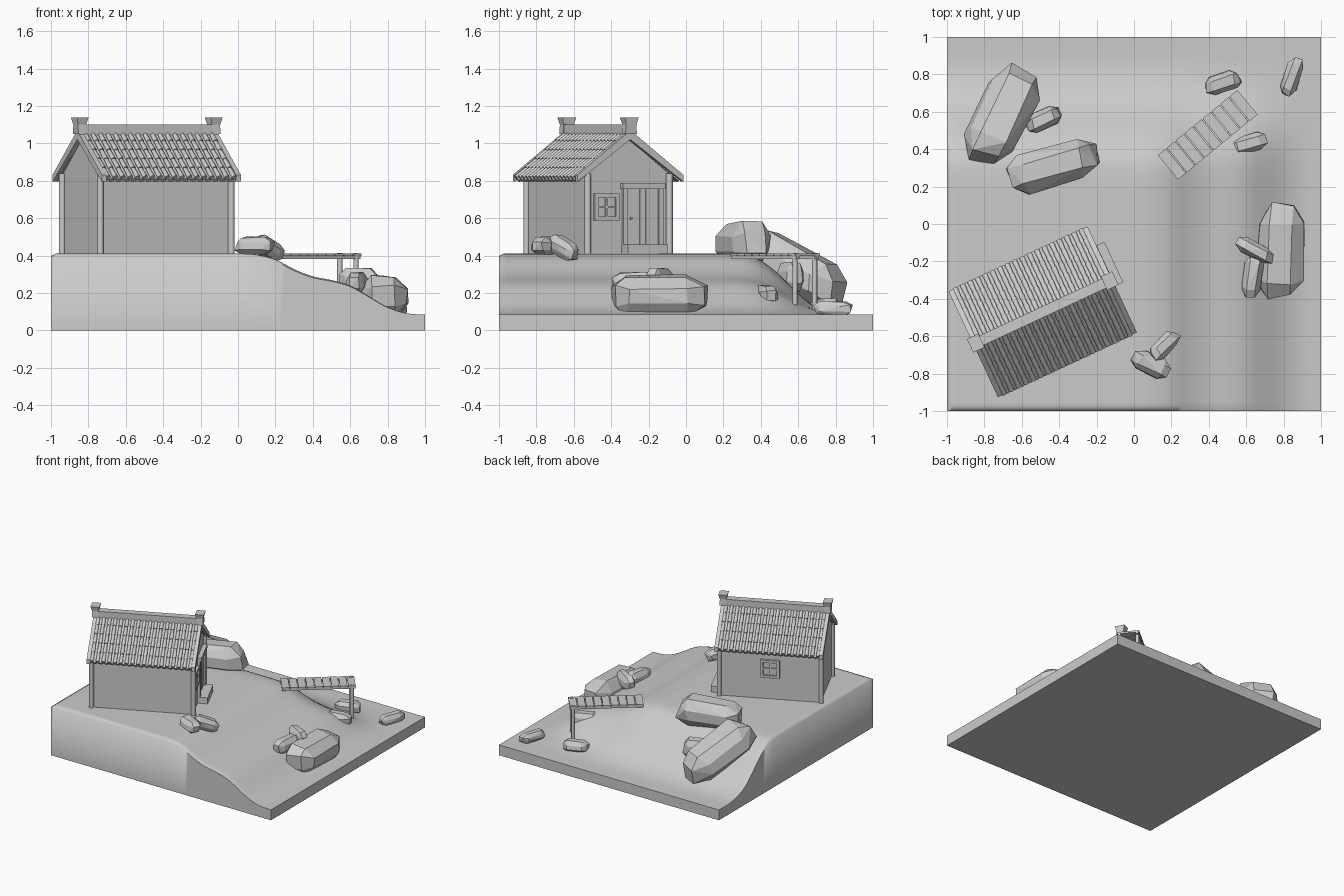
import bpy, bmesh, math, random
from mathutils import Matrix, Vector, Euler

if "Cube" in bpy.data.objects:
    bpy.data.objects.remove(bpy.data.objects["Cube"])

random.seed(4)
GREY = bpy.data.materials.new("plain_grey")
GREY.diffuse_color = (0.6, 0.6, 0.6, 1)
GREY.use_nodes = True
GREY.node_tree.nodes["Principled BSDF"].inputs["Base Color"].default_value = GREY.diffuse_color
I4 = Matrix.Identity(4)
HOUSE = Matrix.Translation((-0.488, -0.47, 0)) @ Matrix.Rotation(math.radians(25), 4, 'Z')
BRIDGE = Matrix.Translation((0.394, 0.477, 0)) @ Matrix.Rotation(math.radians(39.3), 4, 'Z')


def finish(name, bm, mat=I4, smooth=None):
    bmesh.ops.recalc_face_normals(bm, faces=bm.faces)
    bm.transform(mat)
    me = bpy.data.meshes.new(name)
    bm.to_mesh(me)
    bm.free()
    me.materials.append(GREY)
    if smooth:
        for p in me.polygons:
            p.use_smooth = True
        me.set_sharp_from_angle(angle=math.radians(smooth))
    ob = bpy.data.objects.new(name, me)
    bpy.context.collection.objects.link(ob)
    return ob


def add_box(bm, x0, x1, y0, y1, z0, z1):
    m = Matrix.Translation(((x0 + x1) / 2, (y0 + y1) / 2, (z0 + z1) / 2)) \
        @ Matrix.Diagonal((x1 - x0, y1 - y0, z1 - z0, 1))
    bmesh.ops.create_cube(bm, size=1, matrix=m)


def add_prism(bm, pts, x0, x1):
    # yz outline pulled along x
    f = bm.faces.new([bm.verts.new((x0, y, z)) for y, z in pts])
    r = bmesh.ops.extrude_face_region(bm, geom=[f])
    vs = [v for v in r["geom"] if isinstance(v, bmesh.types.BMVert)]
    bmesh.ops.translate(bm, verts=vs, vec=(x1 - x0, 0, 0))
    if f.is_valid is False:
        return


def add_rod(bm, a, b, r1, r2, n=8):
    a, b = Vector(a), Vector(b)
    d = b - a
    m = Matrix.Translation((a + b) / 2) @ d.to_track_quat('Z', 'Y').to_matrix().to_4x4()
    bmesh.ops.create_cone(bm, cap_ends=True, segments=n, radius1=r1, radius2=r2,
                          depth=d.length, matrix=m)


# ---- terrain: plateau falling away to the right and to the back
FX = [(-1, 1), (.08, 1), (.2, .92), (.3, .74), (.4, .62), (.5, .57), (.6, .49),
      (.7, .3), (.8, .11), (.9, .01), (1, 0)]
GY = [(-1, 1), (.25, 1), (.35, .97), (.45, .8), (.55, .5), (.65, .2), (.75, .06), (.85, 0), (1, 0)]


def lerp(tab, t):
    t = max(-1, min(1, t))
    for (a, u), (b, v) in zip(tab, tab[1:]):
        if t <= b:
            return u + (v - u) * (t - a) / (b - a)
    return tab[-1][1]


def soft(tab, t):
    return sum(lerp(tab, t + k * 0.02) for k in range(-2, 3)) / 5


bm = bmesh.new()
bmesh.ops.create_grid(bm, x_segments=80, y_segments=80, size=1)
for v in bm.verts:
    h = soft(FX, v.co.x) * soft(GY, v.co.y)
    rim = 0.012 * h if v.is_boundary else 0
    v.co.z = 0.085 + 0.325 * h - rim
rim_edges = [e for e in bm.edges if e.is_boundary]
ext = bmesh.ops.extrude_edge_only(bm, edges=rim_edges)["geom"]
for v in ext:
    if isinstance(v, bmesh.types.BMVert):
        v.co.z = 0
bmesh.ops.contextual_create(bm, geom=[e for e in ext if isinstance(e, bmesh.types.BMEdge)])
finish("terrain", bm, smooth=70)

# ---- house walls and corner posts
bm = bmesh.new()
add_prism(bm, [(-.24, .38), (.24, .38), (.24, .84), (0, 1.035), (-.24, .84)], -.38, .38)
finish("house_walls", bm, HOUSE)
bm = bmesh.new()
for sx in (-1, 1):
    for sy in (-1, 1):
        add_rod(bm, (sx * .386, sy * .241, .39), (sx * .386, sy * .241, .84), .018, .018, 12)
finish("corner_posts", bm, HOUSE, 40)

# ---- roof: slab, gable boards, tiles, ridge
EAVE_Y, EAVE_Z, TOP_Z = .295, .812, 1.05
bm = bmesh.new()
add_prism(bm, [(0, TOP_Z), (EAVE_Y, EAVE_Z + .005), (EAVE_Y, EAVE_Z - .015), (0, TOP_Z - .025),
               (-EAVE_Y, EAVE_Z - .015), (-EAVE_Y, EAVE_Z + .005)], -.39, .39)
finish("roof_slab", bm, HOUSE)
bm = bmesh.new()
for s in (-1, 1):
    add_prism(bm, [(0, 1.07), (.312, .832), (.312, .795), (0, 1.02), (-.312, .795), (-.312, .832)],
              s * .382, s * .41)
finish("gable_boards", bm, HOUSE)

bm = bmesh.new()
RIBS, ROWS = 18, 5
for s in (-1, 1):
    top, low = Vector((0, s * .01, TOP_Z + .006)), Vector((0, s * .308, EAVE_Z + .004))
    for i in range(RIBS):
        x = Vector((-.372 + .744 * i / (RIBS - 1), 0, 0))
        for r in range(ROWS):
            a = top.lerp(low, r / ROWS) + x
            b = top.lerp(low, (r + 1) / ROWS) + x
            add_rod(bm, a, b, .011, .0155)
        if i < RIBS - 1:   # valley tile between two ribs
            off = x + Vector((.372 / (RIBS - 1), 0, -.012))
            add_rod(bm, top + off, low + off, .014, .014)
finish("roof_tiles", bm, HOUSE, 50)

bm = bmesh.new()
add_box(bm, -.41, .41, -.028, .028, 1.04, 1.1)
finish("ridge_beam", bm, HOUSE)
bm = bmesh.new()
for s in (-1, 1):
    x = s * .395
    add_prism(bm, [(-.034, 1.05), (.034, 1.05), (.03, 1.1), (.04, 1.138), (-.04, 1.138), (-.03, 1.1)],
              x - .024, x + .024)
for v in bm.verts:
    if v.co.z > 1.12:   # flared tops
        c = math.copysign(.395, v.co.x)
        v.co.x = c + (v.co.x - c) * 1.4
finish("ridge_caps", bm, HOUSE)


# ---- windows
def window(name, mat):
    # faces local +x, centred on the origin
    bm = bmesh.new()
    add_box(bm, -.01, .004, -.06, .06, -.06, .06)
    for s in (-1, 1):
        add_box(bm, -.01, .02, s * .062 - .01, s * .062 + .01, -.072, .072)
        add_box(bm, -.01, .02, -.052, .052, s * .062 - .01, s * .062 + .01)
    add_box(bm, -.01, .014, -.006, .006, -.053, .053)
    add_box(bm, -.01, .013, -.053, .053, -.006, .006)
    finish(name, bm, HOUSE @ mat)


window("gable_window", Matrix.Translation((.38, -.132, .66)))
window("back_window", Matrix.Translation((0, .24, .66)) @ Matrix.Rotation(math.pi / 2, 4, 'Z'))

# ---- door with planks, frame, lintel and step
bm = bmesh.new()
for i in range(5):
    y = -.008 + i * .0365
    add_box(bm, .37, .388, y, y + .031, .42, .76)
add_box(bm, .37, .384, -.01, .175, .42, .76)
finish("door_planks", bm, HOUSE)
bm = bmesh.new()
for y in (-.036, .174):
    add_box(bm, .37, .4, y, y + .026, .41, .76)
add_box(bm, .37, .412, -.045, .205, .756, .785)
finish("door_frame", bm, HOUSE)
bm = bmesh.new()
add_rod(bm, (.385, .012, .6), (.4, .012, .6), .007, .007)
finish("door_knob", bm, HOUSE, 40)
bm = bmesh.new()
add_box(bm, .37, .457, -.038, .2, .39, .46)
finish("door_step", bm, HOUSE)

# ---- footbridge
bm = bmesh.new()
N, L = 9, .556
for i in range(N):
    x = -L / 2 + i * L / N
    add_box(bm, x + .003, x + L / N - .003, -.085, .085, .397, .411)
finish("bridge_planks", bm, BRIDGE)
bm = bmesh.new()
for s in (-1, 1):
    add_box(bm, -.275, .275, s * .068 - .01, s * .068 + .01, .383, .398)
finish("bridge_beams", bm, BRIDGE)
bm = bmesh.new()
for s in (-1, 1):
    add_rod(bm, (.25, s * .068, .08), (.25, s * .068, .415), .014, .014, 12)
finish("bridge_posts", bm, BRIDGE, 40)


# ---- boulders: chamfered chunks with uneven corners
def rock(name, x, y, z, l, w, h, yaw, pitch=0):
    bm = bmesh.new()
    j = lambda: random.uniform(.86, 1.08)
    for sx in (-.5, .5):
        for sy in (-.5, .5):
            for sz in (-.5, .5):
                for cx, cy, cz in ((1, .5, .5), (.62, 1, .35), (.66, .5, 1)):
                    bm.verts.new((sx * cx * l * j(), sy * cy * w * j(), sz * cz * h * j()))
    r = bmesh.ops.convex_hull(bm, input=bm.verts)
    loose = [v for v in bm.verts if not v.link_faces]
    bmesh.ops.delete(bm, geom=loose, context='VERTS')
    bmesh.ops.dissolve_limit(bm, angle_limit=math.radians(9), verts=bm.verts, edges=bm.edges)
    m = Euler((0, math.radians(pitch), math.radians(yaw))).to_matrix().to_4x4()
    finish(name, bm, Matrix.Translation((x, y, z)) @ m)


rock("back_boulder", -.70, .58, .33, .57, .29, .25, 65, 26)
rock("plateau_boulder", -.44, .31, .465, .5, .22, .23, 15)
rock("slope_stone", -.485, .56, .29, .19, .1, .16, 25)
rock("right_boulder", .785, -.15, .185, .5, .25, .22, 88)
rock("right_stone_a", .65, -.14, .27, .21, .09, .12, -28)
rock("right_stone_b", .635, -.28, .255, .22, .1, .11, 82)
rock("front_stone_a", .09, -.75, .45, .2, .11, .1, -25)
rock("front_stone_b", .16, -.655, .44, .2, .09, .1, 45, 22)
rock("bridge_stone_a", .475, .755, .125, .2, .1, .09, 18)
rock("bridge_stone_b", .61, .43, .185, .2, .1, .11, 15)
rock("corner_stone", .845, .785, .115, .2, .09, .08, 70)
